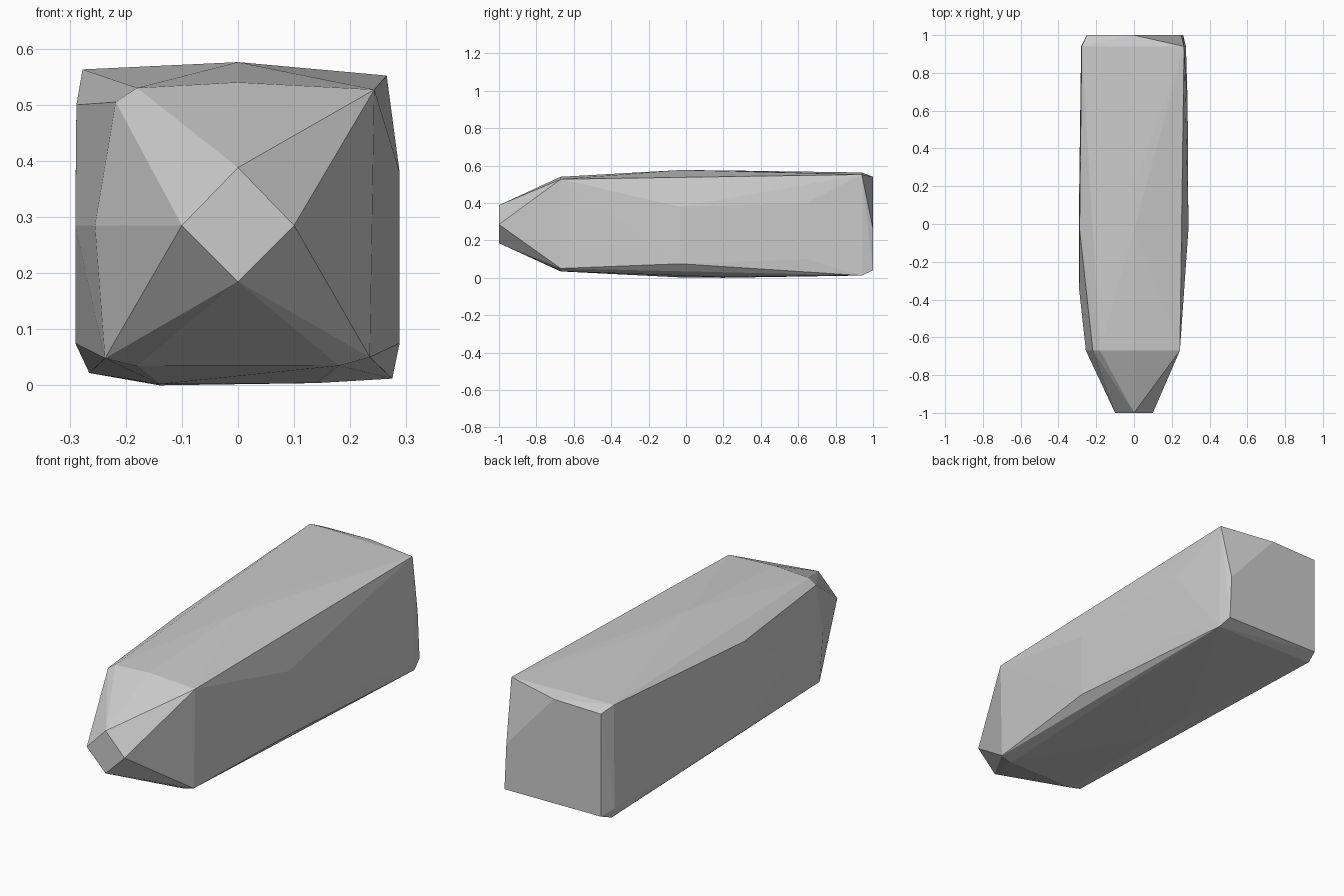
import bpy, bmesh

# Cross-sections along the block: y position -> (x, z) outline points
sections = {
    # small diamond tip
    -1.0: [(-0.10, 0.285), (0, 0.388), (0.10, 0.285), (0, 0.185)],
    # shoulder where the taper begins
    -0.67: [(-0.18, 0.53), (0, 0.54), (0.243, 0.527), (0.235, 0.05), (0.18, 0.035),
            (-0.18, 0.034), (-0.237, 0.048), (-0.255, 0.285), (-0.218, 0.505)],
    # bulging middle
    -0.35: [(-0.29, 0.285)],
    -0.03: [(0, 0.576), (0.288, 0.38), (0.288, 0.075), (-0.14, 0.002),
            (-0.29, 0.075), (-0.288, 0.50)],
    0.2: [(0, 0.574), (0.14, 0.004), (-0.14, 0.0), (-0.29, 0.3)],
    0.64: [(0.284, 0.40), (0.284, 0.10)],
    # back end with chipped edges
    0.94: [(-0.277, 0.563), (0.265, 0.552), (0.275, 0.012), (-0.265, 0.022),
           (-0.28, 0.07)],
    1.0: [(-0.25, 0.535), (0, 0.54), (0.25, 0.26), (0.26, 0.04), (-0.25, 0.045)],
}

# Faceted block: convex skin over the sections
bm = bmesh.new()
for y, outline in sections.items():
    for x, z in outline:
        bm.verts.new((x, y, z))
hull = bmesh.ops.convex_hull(bm, input=bm.verts[:])
loose = {v for v in bm.verts if not v.link_faces}
bmesh.ops.delete(bm, geom=list(loose), context='VERTS')
bmesh.ops.dissolve_limit(bm, angle_limit=0.01, verts=bm.verts[:], edges=bm.edges[:])
bmesh.ops.recalc_face_normals(bm, faces=bm.faces[:])

mesh = bpy.data.meshes.new("pointed_block")
bm.to_mesh(mesh)
bm.free()
block = bpy.data.objects.new("pointed_block", mesh)
bpy.context.collection.objects.link(block)
